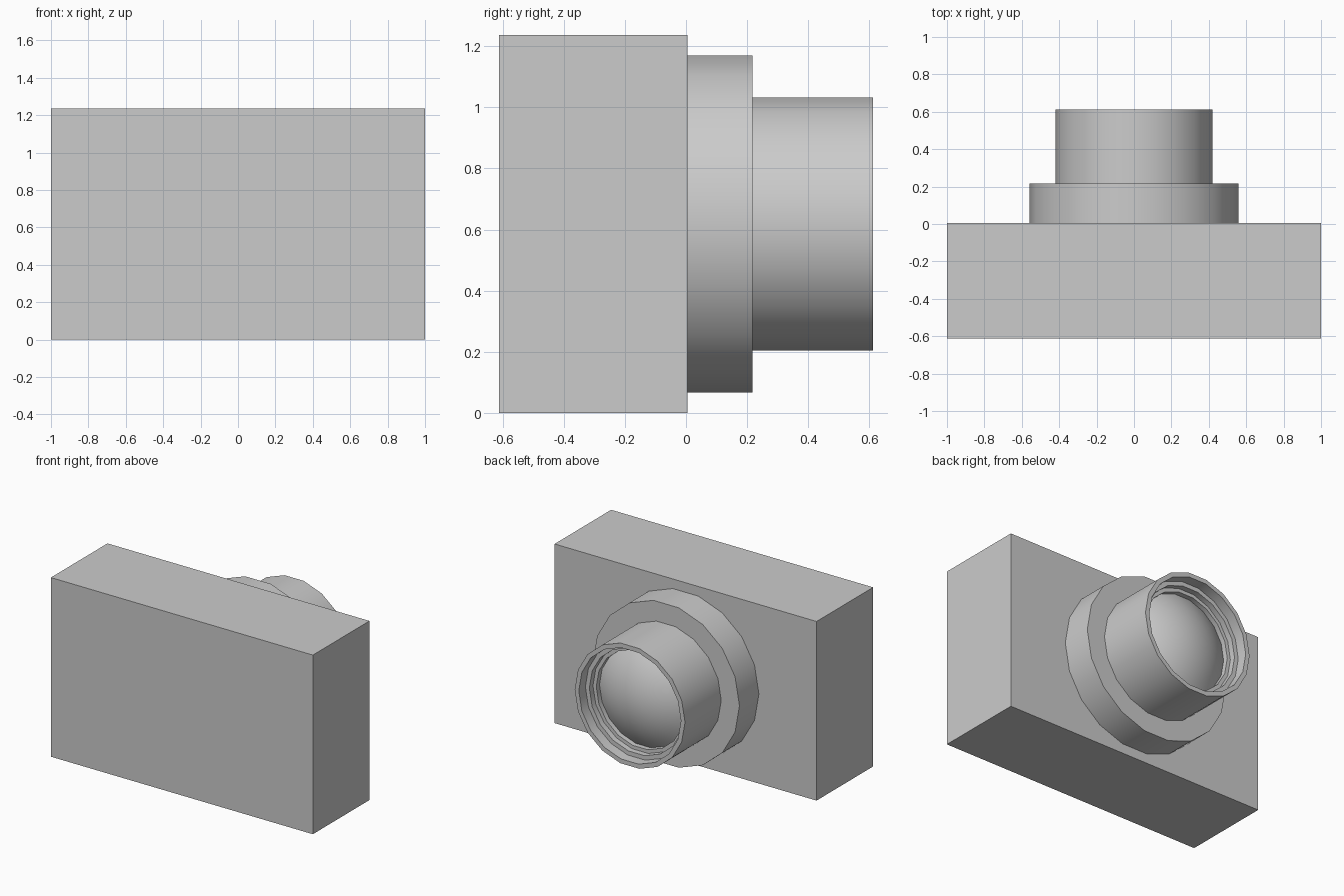
import bpy, bmesh, math

if "Cube" in bpy.data.objects:
    bpy.data.objects.remove(bpy.data.objects["Cube"])

SIDES = 18
CZ = 0.618  # height of the lens axis

def box(name, lo, hi):
    bpy.ops.mesh.primitive_cube_add(size=1, location=[(a + b) / 2 for a, b in zip(lo, hi)])
    ob = bpy.context.object
    ob.name = name
    ob.scale = [b - a for a, b in zip(lo, hi)]
    bpy.ops.object.transform_apply(location=False, rotation=False, scale=True)
    return ob

def turned(name, profile):
    """Spin (radius, y) points round the lens axis; radius 0 closes to a tip."""
    bm = bmesh.new()
    rings = []
    for r, y in profile:
        n = SIDES if r > 0 else 1
        rings.append([bm.verts.new((r * math.cos(2 * math.pi * i / SIDES), y,
                                    CZ + r * math.sin(2 * math.pi * i / SIDES))) for i in range(n)])
    for a, b in zip(rings, rings[1:]):
        for i in range(SIDES):
            j = (i + 1) % SIDES
            quad = [a[i % len(a)], a[j % len(a)], b[j % len(b)], b[i % len(b)]]
            bm.faces.new(list(dict.fromkeys(quad)))
    bmesh.ops.recalc_face_normals(bm, faces=bm.faces)
    # outward direction: the first wall or tip must face away from the body
    tip = max(bm.faces, key=lambda f: f.calc_center_median().y)
    if tip.normal.y < -0.01:
        bmesh.ops.reverse_faces(bm, faces=bm.faces)
    me = bpy.data.meshes.new(name)
    bm.to_mesh(me)
    bm.free()
    ob = bpy.data.objects.new(name, me)
    bpy.context.collection.objects.link(ob)
    bpy.ops.object.select_all(action='DESELECT')
    ob.select_set(True)
    bpy.context.view_layer.objects.active = ob
    bpy.ops.object.shade_smooth_by_angle(angle=math.radians(35))
    return ob

# Camera body
box("camera_body", (-1, -0.612, 0), (1, 0.005, 1.236))

# Wide mounting collar, narrower barrel, and stepped hollow front rim
turned("lens_housing", [(0.56, 0.005), (0.56, 0.217), (0.421, 0.217), (0.421, 0.612),
                        (0.39, 0.612), (0.39, 0.54), (0.36, 0.54), (0.36, 0.50),
                        (0.335, 0.50), (0.335, 0.45)])

# Domed front glass, a shallow spherical cap
R, EDGE = 0.56, 0.335
drop = math.sqrt(R * R - EDGE * EDGE)
cap = [(r, 0.465 + math.sqrt(R * R - r * r) - drop) for r in (0.335, 0.28, 0.21, 0.14, 0.07, 0)]
turned("lens_glass", cap)
